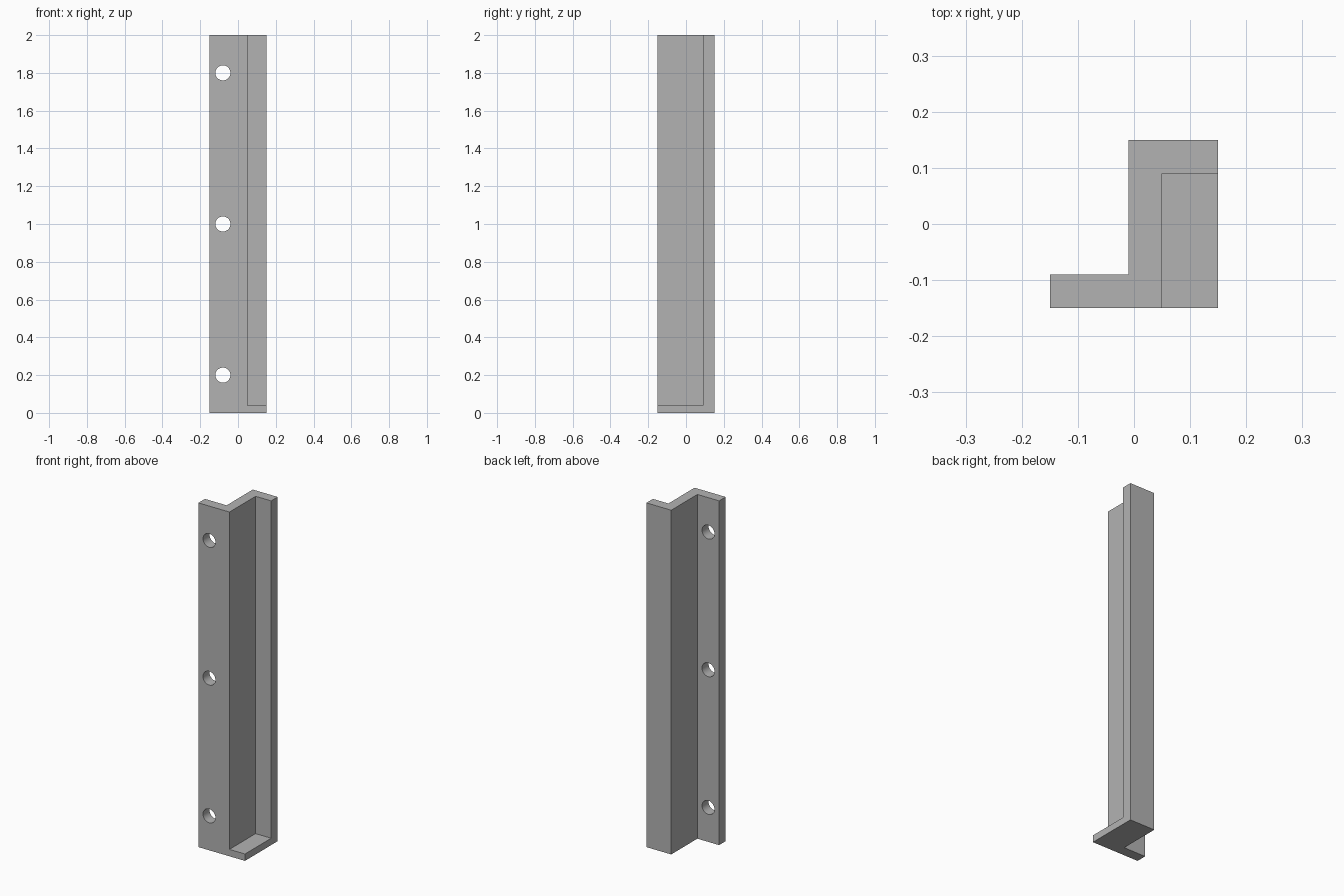
import bpy, bmesh
from mathutils import Matrix, Vector

if "Cube" in bpy.data.objects:
    bpy.data.objects.remove(bpy.data.objects["Cube"], do_unlink=True)

HEIGHT, HALF, WALL, FLOOR = 2.0, 0.15, 0.06, 0.04
WEB = -0.01
HOLE_X, HOLE_R = -0.08, 0.04

grey = bpy.data.materials.new("steel_grey")
grey.use_nodes = True
color = (0.45, 0.45, 0.45, 1)
grey.diffuse_color = color
grey.node_tree.nodes["Principled BSDF"].inputs["Base Color"].default_value = color


def make_object(name, bm):
    bmesh.ops.recalc_face_normals(bm, faces=bm.faces)
    mesh = bpy.data.meshes.new(name)
    bm.to_mesh(mesh)
    bm.free()
    mesh.materials.append(grey)
    obj = bpy.data.objects.new(name, mesh)
    bpy.context.collection.objects.link(obj)
    return obj


def cut(target, cutter):
    cutter.hide_render = True
    mod = target.modifiers.new(cutter.name, "BOOLEAN")
    mod.operation, mod.solver, mod.object = "DIFFERENCE", "EXACT", cutter
    bpy.context.view_layer.objects.active = target
    bpy.ops.object.modifier_apply(modifier=mod.name)
    bpy.data.objects.remove(cutter, do_unlink=True)


# Outer outline, extruded to full height
outline = [(-HALF, -HALF), (HALF, -HALF), (HALF, HALF),
           (WEB, HALF), (WEB, WALL - HALF), (-HALF, WALL - HALF)]
bm = bmesh.new()
face = bm.faces.new([bm.verts.new((x, y, 0)) for x, y in outline])
top = bmesh.ops.extrude_face_region(bm, geom=[face])["geom"]
bmesh.ops.translate(bm, vec=(0, 0, HEIGHT),
                    verts=[v for v in top if isinstance(v, bmesh.types.BMVert)])
bracket = make_object("mounting_bracket", bm)

# Open front pocket that leaves the web, back flange and floor plate
low = Vector((WEB + WALL, -1, FLOOR))
high = Vector((1, HALF - WALL, HEIGHT + 1))
bm = bmesh.new()
bmesh.ops.create_cube(bm, size=1, matrix=Matrix.Translation((low + high) / 2)
                      @ Matrix.Diagonal((*(high - low), 1)))
cut(bracket, make_object("pocket_cutter", bm))

# Screw holes through the front flange
for z in (0.2, 1.0, 1.8):
    bm = bmesh.new()
    place = Matrix.Translation((HOLE_X, WALL / 2 - HALF, z)) @ Matrix.Rotation(1.5707963, 4, "X")
    bmesh.ops.create_cone(bm, cap_ends=True, segments=48, radius1=HOLE_R,
                          radius2=HOLE_R, depth=0.2, matrix=place)
    cut(bracket, make_object("hole_cutter", bm))

# Smooth hole walls, sharp edges elsewhere
bpy.ops.object.select_all(action="DESELECT")
bracket.select_set(True)
bpy.context.view_layer.objects.active = bracket
bpy.ops.object.shade_smooth_by_angle()
